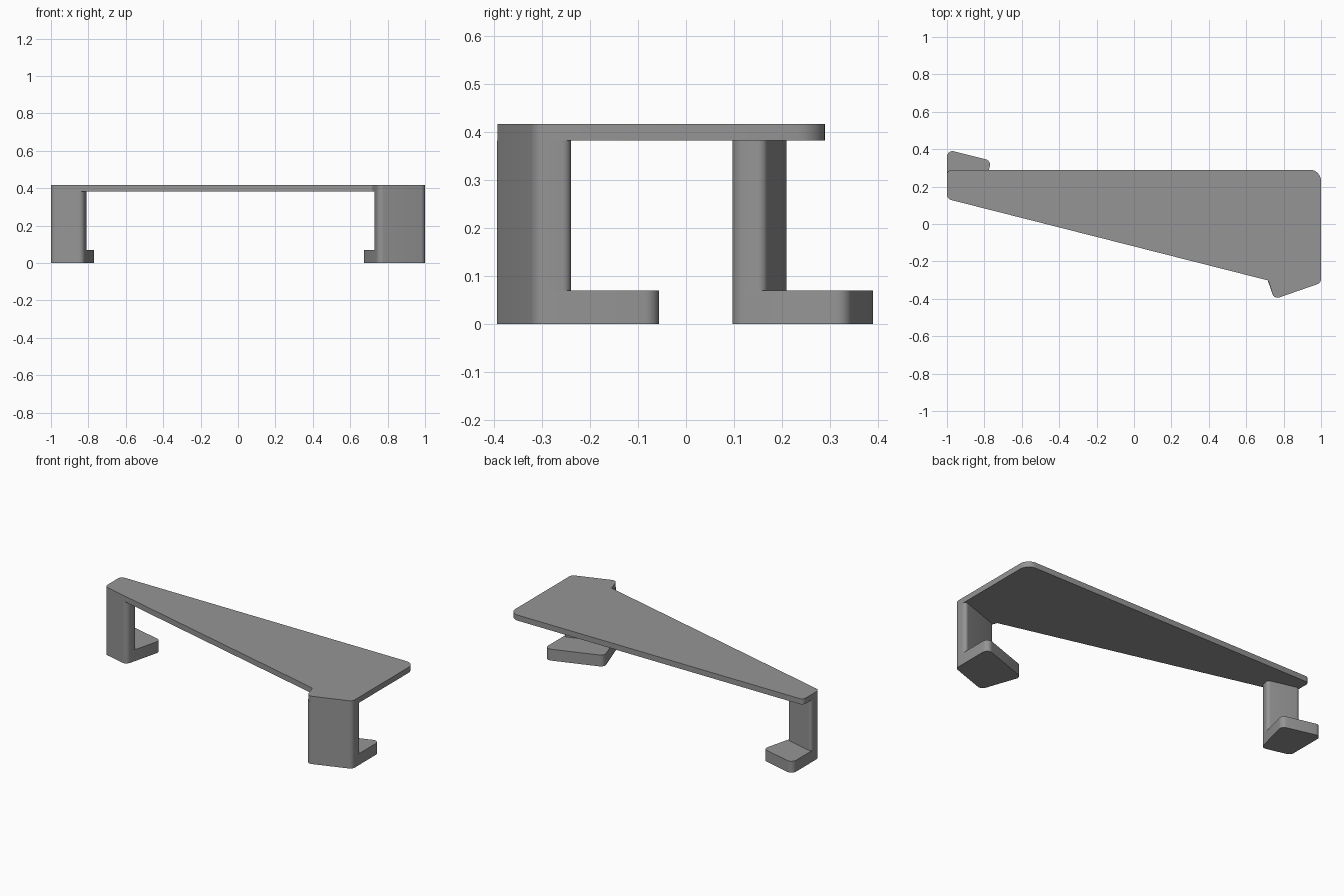
import bpy, bmesh, math
from mathutils import Vector

if "Cube" in bpy.data.objects:
    bpy.data.objects.remove(bpy.data.objects["Cube"])

FOOT_TOP, PLATE_BOTTOM, PLATE_TOP = 0.07, 0.383, 0.417

grey = bpy.data.materials.new("mid grey")
grey.diffuse_color = (0.30, 0.30, 0.30, 1)
grey.use_nodes = True
grey.node_tree.nodes["Principled BSDF"].inputs["Base Color"].default_value = grey.diffuse_color


def rounded(corners, steps=8):
    """Outline with each (x, y, radius) corner replaced by a tangent arc."""
    out = []
    n = len(corners)
    for i, (x, y, r) in enumerate(corners):
        p = Vector((x, y))
        a = (Vector(corners[i - 1][:2]) - p).normalized()
        b = (Vector(corners[(i + 1) % n][:2]) - p).normalized()
        if r == 0:
            out.append(p)
            continue
        half = a.angle(b) / 2
        centre = p + (a + b).normalized() * r / math.sin(half)
        start = p + a * r / math.tan(half) - centre
        end = p + b * r / math.tan(half) - centre
        sweep = math.pi - 2 * half
        for k in range(steps + 1):
            t = k / steps
            v = (start * math.sin((1 - t) * sweep) + end * math.sin(t * sweep)) / math.sin(sweep)
            out.append(centre + v)
    return out


def prism(name, corners, z0, z1):
    """Extrude a rounded outline between two heights."""
    bm = bmesh.new()
    face = bm.faces.new([bm.verts.new((p.x, p.y, z0)) for p in rounded(corners)])
    top = bmesh.ops.extrude_face_region(bm, geom=[face])["geom"]
    bmesh.ops.translate(bm, vec=(0, 0, z1 - z0),
                        verts=[g for g in top if isinstance(g, bmesh.types.BMVert)])
    bmesh.ops.recalc_face_normals(bm, faces=bm.faces)
    mesh = bpy.data.meshes.new(name)
    bm.to_mesh(mesh)
    bm.free()
    mesh.materials.append(grey)
    obj = bpy.data.objects.new(name, mesh)
    bpy.context.collection.objects.link(obj)
    bpy.context.view_layer.objects.active = obj
    obj.select_set(True)
    bpy.ops.object.shade_smooth_by_angle(angle=math.radians(30))
    obj.select_set(False)


def bracket(side, outer, inner, depth, wall):
    """Foot and upright wall; outer corner lies on the vertical side x = +-1."""
    o, i = Vector(outer), Vector(inner)
    d = (i - o).normalized()
    back = Vector((-d.y, d.x))
    if back.y < 0:
        back = -back

    def outline(t, r):
        slant = t / back.y          # shift along the straight outer side
        q = i + back * t
        return [(o.x, o.y, 0.03), (i.x, i.y, 0.03),
                (q.x, q.y, r), (o.x, o.y + slant, r)]

    prism(side + "_foot", outline(depth, 0.03), 0, FOOT_TOP)
    prism(side + "_upright", outline(wall, 0.018), FOOT_TOP, PLATE_BOTTOM)


# Brackets at either end, each turned to its slanted front edge
bracket("left", (-1, 0.134), (-0.826, 0.09), 0.256, 0.078)
bracket("right", (1, -0.315), (0.75, -0.402), 0.256, 0.078)

# Tapered top plate, reaching over both uprights
prism("top_plate", [(-1, 0.29, 0.025), (-1, 0.134, 0.03), (0.718, -0.302, 0.012),
                    (0.75, -0.402, 0.03), (1, -0.315, 0.03), (1, 0.29, 0.06)],
      PLATE_BOTTOM, PLATE_TOP)
